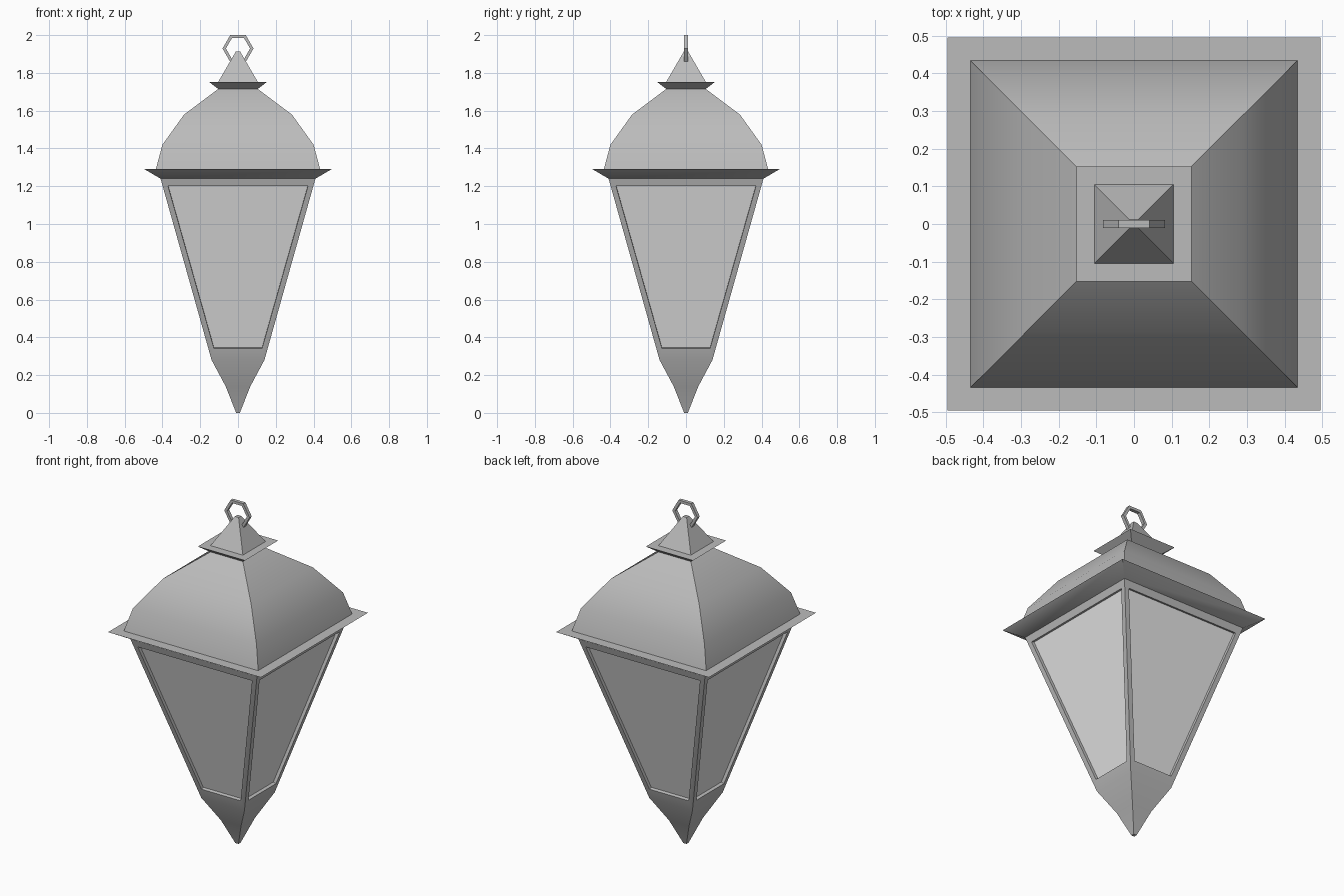
import bpy, bmesh, math
from mathutils import Matrix, Vector

cube = bpy.data.objects.get("Cube")
if cube:
    bpy.data.objects.remove(cube, do_unlink=True)


def material(name, value):
    mat = bpy.data.materials.new(name)
    mat.use_nodes = True
    colour = (value, value, value, 1)
    mat.diffuse_color = colour
    mat.node_tree.nodes["Principled BSDF"].inputs["Base Color"].default_value = colour
    return mat


METAL = material("grey metal", 0.5)
GLASS = material("pale glass", 0.8)


def finish(bm, name):
    """Weld, orient and shade a part, keeping strong creases sharp."""
    bmesh.ops.remove_doubles(bm, verts=bm.verts, dist=0.0005)
    bmesh.ops.recalc_face_normals(bm, faces=bm.faces)
    for f in bm.faces:
        f.smooth = True
    for e in bm.edges:
        e.smooth = len(e.link_faces) == 2 and e.calc_face_angle() < math.radians(35)
    mesh = bpy.data.meshes.new(name)
    bm.to_mesh(mesh)
    bm.free()
    mesh.materials.append(METAL)
    mesh.materials.append(GLASS)
    obj = bpy.data.objects.new(name, mesh)
    bpy.context.collection.objects.link(obj)
    return obj


def square_stack(bm, profile, cap_bottom=True, cap_top=True):
    """Square rings of (half width, height), bridged from bottom to top."""
    rings = [[bm.verts.new((sx * r, sy * r, z))
              for sx, sy in ((-1, -1), (1, -1), (1, 1), (-1, 1))]
             for r, z in profile]
    for low, high in zip(rings, rings[1:]):
        for i in range(4):
            j = (i + 1) % 4
            bm.faces.new((low[i], low[j], high[j], high[i]))
    if cap_bottom:
        bm.faces.new(rings[0][::-1])
    if cap_top:
        bm.faces.new(rings[-1])


# Tapered body: pointed tail, and four framed panes
TAIL = [(0.01, 0), (0.065, 0.14), (0.14, 0.28)]
LOW, HIGH = TAIL[-1], (0.41, 1.24)
SLOPE = (HIGH[0] - LOW[0]) / (HIGH[1] - LOW[1])
PANE = [(0.127, 0.34), (0.37, 1.20)]
PANE_DEPTH = 0.018

body = bmesh.new()
square_stack(body, TAIL, cap_top=False)
inward = Vector((0, 1, SLOPE)).normalized() * PANE_DEPTH


def front_quad(rows):
    (a, za), (b, zb) = rows
    return [Vector((x, -(LOW[0] + SLOPE * (z - LOW[1])), z))
            for x, z in ((-a, za), (a, za), (b, zb), (-b, zb))]


outer = front_quad([LOW, HIGH])
opening = front_quad(PANE)
pane = [p + inward for p in opening]
for side in range(4):
    turn = Matrix.Rotation(side * math.pi / 2, 3, 'Z')
    loops = [[body.verts.new(turn @ p) for p in loop] for loop in (outer, opening, pane)]
    for a, b in zip(loops, loops[1:]):
        for i in range(4):
            j = (i + 1) % 4
            body.faces.new((a[i], a[j], b[j], b[i]))
    body.faces.new(loops[-1]).material_index = 1
finish(body, "lantern_body")

# Square roof parts, from the eaves up to the finial
PARTS = {
    "eaves": [(0.41, 1.24), (0.495, 1.29)],
    "domed_roof": [(0.435, 1.29), (0.40, 1.42), (0.285, 1.58), (0.105, 1.715)],
    "roof_collar": [(0.105, 1.715), (0.153, 1.752)],
    "finial": [(0.105, 1.752), (0.012, 1.912)],
}
for name, profile in PARTS.items():
    bm = bmesh.new()
    square_stack(bm, profile)
    finish(bm, name)

# Flat six-sided hanging ring
bm = bmesh.new()
CENTRE, OUT, INN, HALF = 1.929, 0.082, 0.064, 0.01
ring = []
for k in range(6):
    a = k * math.pi / 3
    ring.append([bm.verts.new((r * math.cos(a), y, CENTRE + r * math.sin(a)))
                 for r, y in ((OUT, -HALF), (OUT, HALF), (INN, HALF), (INN, -HALF))])
for k in range(6):
    a, b = ring[k], ring[(k + 1) % 6]
    for i in range(4):
        j = (i + 1) % 4
        bm.faces.new((a[i], a[j], b[j], b[i]))
finish(bm, "hanging_ring")
